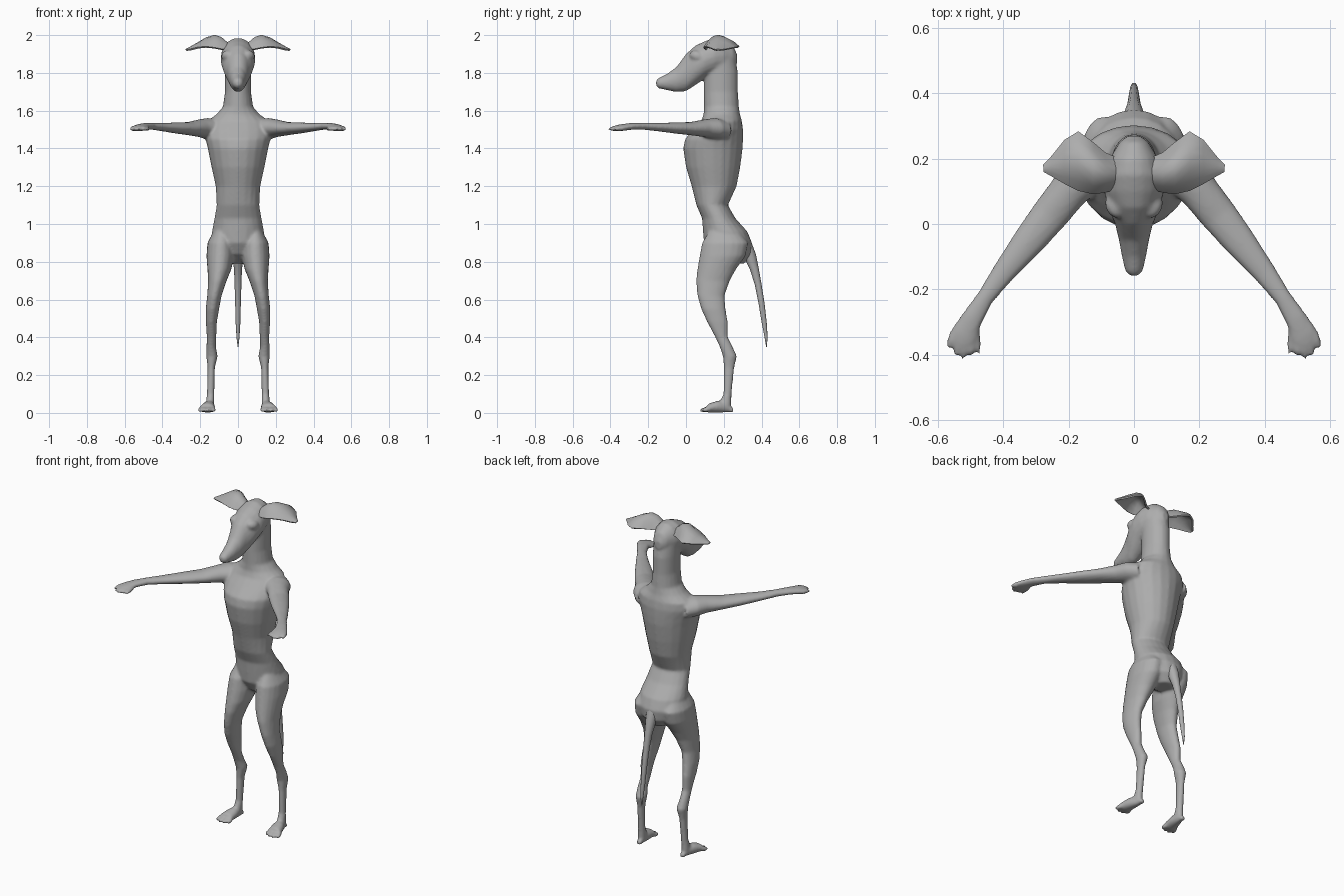
import bpy
import bmesh
from math import cos, sin, tau
from mathutils import Vector, Matrix

default_cube = bpy.data.objects.get("Cube")
if default_cube:
    bpy.data.objects.remove(default_cube, do_unlink=True)

X, Y, Z = Vector((1, 0, 0)), Vector((0, 1, 0)), Vector((0, 0, 1))

coat = bpy.data.materials.new("grey_coat")
coat.use_nodes = True
coat_colour = (0.42, 0.42, 0.42, 1)
coat.diffuse_color = coat_colour
coat.node_tree.nodes["Principled BSDF"].inputs["Base Color"].default_value = coat_colour


def loft(bm, rows, u, v, sides=20):
    """Skin closed elliptical rings; each row is (centre, radius along u, radius along v)."""
    rings = []
    for centre, ru, rv in rows:
        ring = []
        for i in range(sides):
            angle = tau * i / sides
            ring.append(bm.verts.new(centre + u * (ru * cos(angle)) + v * (rv * sin(angle))))
        rings.append(ring)
    for low, high in zip(rings, rings[1:]):
        for i in range(sides):
            j = (i + 1) % sides
            bm.faces.new((low[i], low[j], high[j], high[i]))
    bm.faces.new(rings[0][::-1])
    bm.faces.new(rings[-1])


def digit(bm, root, tip, radius):
    """A rounded toe or finger stretched between two points."""
    root, tip = Vector(root), Vector(tip)
    axis = tip - root
    turn = axis.to_track_quat("Z", "Y").to_matrix().to_4x4()
    shape = Matrix.Diagonal((radius, radius, axis.length / 2, 1))
    place = Matrix.Translation((root + tip) / 2) @ turn @ shape
    bmesh.ops.create_uvsphere(bm, u_segments=12, v_segments=8, radius=1, matrix=place)


def make_object(name, bm):
    bmesh.ops.recalc_face_normals(bm, faces=bm.faces)
    mesh = bpy.data.meshes.new(name)
    bm.to_mesh(mesh)
    bm.free()
    mesh.materials.append(coat)
    obj = bpy.data.objects.new(name, mesh)
    bpy.context.collection.objects.link(obj)
    return obj


def activate(obj):
    bpy.ops.object.select_all(action="DESELECT")
    obj.select_set(True)
    bpy.context.view_layer.objects.active = obj


def apply_modifiers(obj):
    activate(obj)
    for modifier in list(obj.modifiers):
        bpy.ops.object.modifier_apply(modifier=modifier.name)


def smooth(obj):
    activate(obj)
    bpy.ops.object.shade_smooth_by_angle(angle=1)


# Trunk and neck: height, front, back, half width
trunk = [
    (.79, .2, .31, .05), (.84, .13, .345, .11), (.9, .095, .35, .14),
    (.96, .09, .325, .138), (1.03, .085, .262, .125), (1.1, .055, .222, .113),
    (1.2, .03, .268, .118), (1.3, 0, .287, .14), (1.4, -.015, .3, .16),
    (1.45, -.005, .302, .172), (1.5, .04, .302, .178), (1.545, .08, .296, .165),
    (1.58, .093, .286, .115), (1.62, .095, .28, .08), (1.7, .095, .275, .069),
    (1.8, .095, .275, .07), (1.88, .1, .262, .07), (1.93, .12, .23, .06),
]
# Head from nose to nape: y, top, bottom, half width
head = [
    (-.158, 1.762, 1.732, .014), (-.145, 1.773, 1.718, .027), (-.1, 1.795, 1.708, .037),
    (-.05, 1.832, 1.698, .046), (0, 1.9, 1.703, .058), (.05, 1.945, 1.735, .08),
    (.1, 1.968, 1.77, .092), (.15, 1.985, 1.79, .09), (.2, 1.982, 1.8, .074),
    (.25, 1.945, 1.83, .045), (.27, 1.9, 1.85, .02),
]
# Leg: height, front, back, inner x, outer x
leg = [
    (.96, .12, .28, .05, .13), (.9, .085, .33, .02, .162), (.83, .072, .315, .02, .167),
    (.76, .06, .265, .035, .162), (.7, .053, .232, .06, .158), (.62, .06, .204, .087, .163),
    (.55, .08, .21, .1, .171), (.48, .112, .222, .112, .17), (.4, .155, .222, .115, .165),
    (.35, .178, .247, .117, .167), (.3, .195, .27, .107, .168), (.24, .2, .256, .122, .161),
    (.1, .198, .241, .125, .165), (.04, .17, .24, .125, .17),
]
# Foot: y, x, height, half width, half height
foot = [
    (.252, .145, .012, .014, .01), (.22, .147, .03, .02, .028),
    (.17, .155, .033, .034, .032), (.115, .164, .025, .042, .024),
]
# Arm: x, y, height, half width, half height
arm = [
    (.1, .19, 1.495, .09, .06), (.16, .15, 1.505, .075, .056), (.2, .1, 1.507, .06, .047),
    (.26, .025, 1.505, .057, .035), (.32, -.05, 1.508, .05, .03),
    (.4, -.15, 1.513, .036, .022), (.455, -.225, 1.518, .027, .019),
    (.495, -.29, 1.517, .034, .018), (.522, -.345, 1.51, .044, .018),
    (.535, -.375, 1.506, .036, .014),
]

body = bmesh.new()
loft(body, [(Vector((0, (f + b) / 2, z)), w, (b - f) / 2) for z, f, b, w in trunk], X, Y)
loft(body, [(Vector((0, y, (t + b) / 2)), w, (t - b) / 2) for y, t, b, w in head], X, Z)

for side in (1, -1):
    loft(body, [(Vector((side * (i + o) / 2, (f + b) / 2, z)), (o - i) / 2, (b - f) / 2)
                for z, f, b, i, o in leg], X, Y)
    loft(body, [(Vector((side * x, y, z)), w, h) for y, x, z, w, h in foot], X, Z)
    across = Vector((side * .81, .59, 0))
    loft(body, [(Vector((side * x, y, z)), w, h) for x, y, z, w, h in arm], across, Z)
    # Four toes fanned over the front of each foot
    for k in range(4):
        spread = k - 1.5
        digit(body, (side * (.163 + spread * .018), .14, .024),
              (side * (.166 + spread * .026), .065 + abs(spread) * .012, .012), .014)
    # Four fingers and a small thumb on each hand
    for k in range(4):
        spread = k - 1.5
        digit(body, (side * (.518 + spread * .015), -.325 + spread * .012, 1.51),
              (side * (.535 + spread * .022), -.418 + abs(spread) * .015 + spread * .008, 1.502), .014)
    digit(body, (side * .485, -.3, 1.512), (side * .473, -.4, 1.498), .011)
    # Brow and shoulder blade
    digit(body, (side * .04, .02, 1.9), (side * .075, .09, 1.88), .03)

body_obj = make_object("body", body)
remesh = body_obj.modifiers.new("blend", "REMESH")
remesh.mode = "VOXEL"
remesh.voxel_size = .0075
relax = body_obj.modifiers.new("relax", "SMOOTH")
relax.factor = .5
relax.iterations = 7
apply_modifiers(body_obj)
smooth(body_obj)

# Tail: y, height, half width, half depth
tail = [
    (.3, .92, .04, .04), (.335, .84, .03, .035), (.362, .76, .021, .024),
    (.382, .68, .018, .018), (.4, .58, .015, .016), (.415, .47, .012, .013),
    (.424, .4, .008, .008), (.426, .35, .002, .002),
]
tail_bm = bmesh.new()
loft(tail_bm, [(Vector((0, y, z)), w, d) for y, z, w, d in tail], X, Y, 12)
smooth(make_object("tail", tail_bm))

# Ear ribs running outward: x, front y, back y, crest height, droop at the edges
ear = [
    (.055, .11, .2, 1.955, .03), (.09, .1, .215, 1.985, .06), (.125, .095, .245, 1.997, .065),
    (.17, .105, .28, 1.982, .045), (.21, .125, .255, 1.958, .025),
    (.25, .148, .205, 1.935, .012), (.275, .162, .18, 1.922, .002),
]
for side, label in ((1, "left"), (-1, "right")):
    ear_bm = bmesh.new()
    ribs = []
    for x, front, back, crest, droop in ear:
        steps = [k / 6 for k in range(7)]
        ribs.append([ear_bm.verts.new((side * x, front + (back - front) * t,
                                       crest - droop * (2 * t - 1) ** 2)) for t in steps])
    for a, b in zip(ribs, ribs[1:]):
        for i in range(6):
            ear_bm.faces.new((a[i], b[i], b[i + 1], a[i + 1]))
    ear_obj = make_object(label + "_ear", ear_bm)
    shell = ear_obj.modifiers.new("thickness", "SOLIDIFY")
    shell.thickness = .01
    shell.offset = 0
    apply_modifiers(ear_obj)
    smooth(ear_obj)
